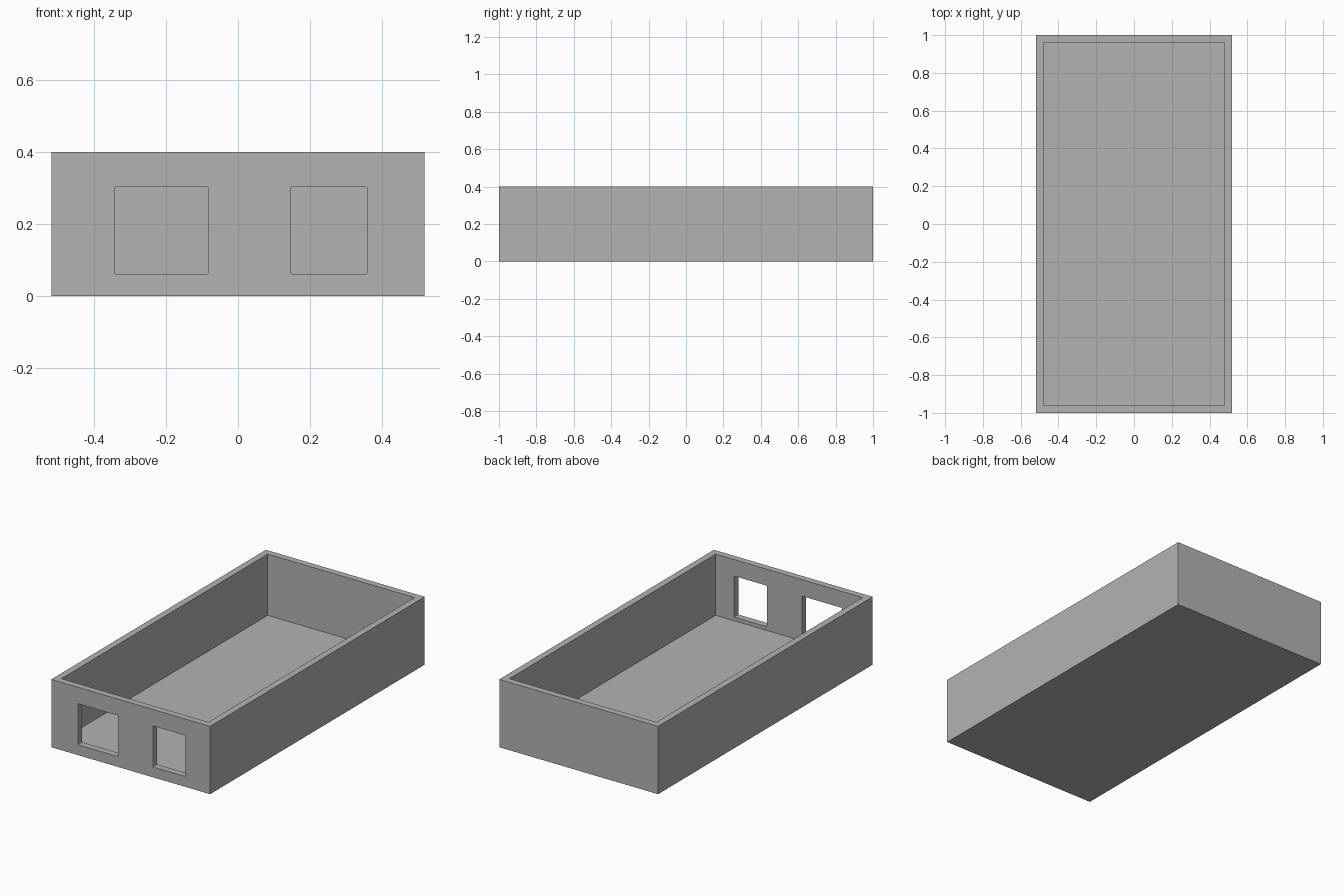
import bpy
import bmesh
from mathutils import Matrix, Vector

cube = bpy.data.objects.get("Cube")
if cube:
    bpy.data.objects.remove(cube, do_unlink=True)

HALF_X, HALF_Y, HEIGHT, WALL = 0.518, 1.0, 0.4, 0.039

grey = bpy.data.materials.new("mid grey plastic")
grey.use_nodes = True
grey.diffuse_color = (0.45, 0.45, 0.45, 1)
grey.node_tree.nodes["Principled BSDF"].inputs["Base Color"].default_value = grey.diffuse_color


def box(name, low, high, corner=0):
    """Box between two corners; corner rounds the edges that run along y."""
    low, high = Vector(low), Vector(high)
    bm = bmesh.new()
    bmesh.ops.create_cube(bm, size=1, matrix=Matrix.LocRotScale(
        (low + high) / 2, None, high - low))
    if corner:
        edges = [e for e in bm.edges
                 if abs(e.verts[0].co.y - e.verts[1].co.y) > 0.01]
        bmesh.ops.bevel(bm, geom=edges, offset=corner, segments=2,
                        profile=0.5, affect='EDGES')
    mesh = bpy.data.meshes.new(name)
    bm.to_mesh(mesh)
    bm.free()
    mesh.materials.append(grey)
    obj = bpy.data.objects.new(name, mesh)
    bpy.context.collection.objects.link(obj)
    return obj


def cut(target, cutter):
    """Subtract the cutter from the target, then discard it."""
    cutter.hide_render = True
    mod = target.modifiers.new("cut", 'BOOLEAN')
    mod.operation, mod.solver, mod.object = 'DIFFERENCE', 'EXACT', cutter
    bpy.context.view_layer.objects.active = target
    bpy.ops.object.modifier_apply(modifier=mod.name)
    bpy.data.objects.remove(cutter, do_unlink=True)


# Open-topped tray with walls and floor of equal thickness
tray = box("tray", (-HALF_X, -HALF_Y, 0), (HALF_X, HALF_Y, HEIGHT))
cut(tray, box("cavity_cutter", (WALL - HALF_X, WALL - HALF_Y, WALL),
              (HALF_X - WALL, HALF_Y - WALL, HEIGHT + WALL)))

# Two port openings through the front wall
for name, x0, x1 in (("wide_port", -0.344, -0.083), ("narrow_port", 0.146, 0.359)):
    cut(tray, box(name, (x0, -HALF_Y - WALL, 0.061),
                  (x1, -HALF_Y + 2 * WALL, 0.303), corner=0.004))
